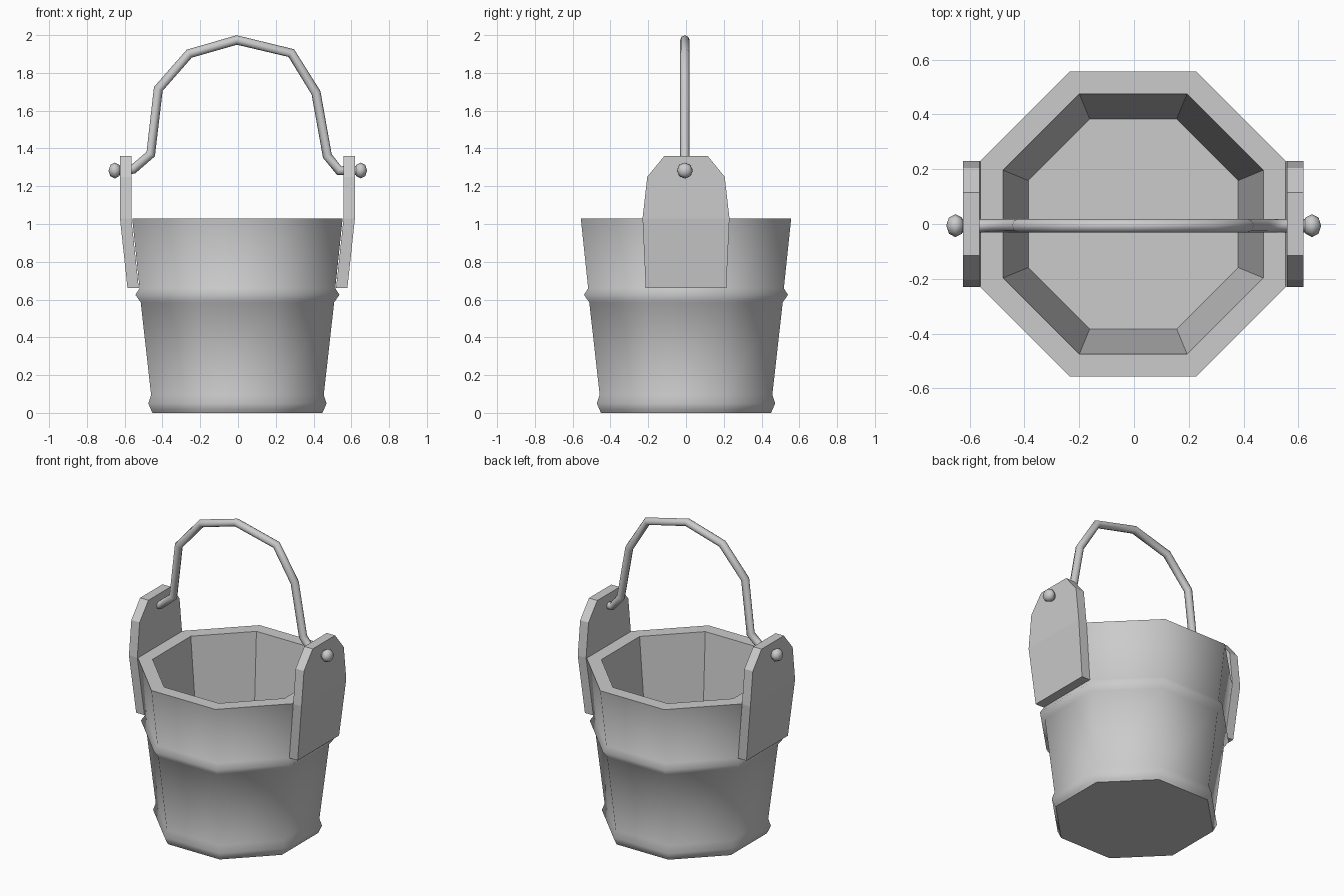
import bpy, bmesh, math

if "Cube" in bpy.data.objects:
    bpy.data.objects.remove(bpy.data.objects["Cube"])

CX, CY = -0.003, -0.006


def make_object(name, bm):
    bmesh.ops.recalc_face_normals(bm, faces=bm.faces)
    me = bpy.data.meshes.new(name)
    bm.to_mesh(me)
    bm.free()
    ob = bpy.data.objects.new(name, me)
    bpy.context.collection.objects.link(ob)
    return ob


def octagon(bm, apothem, z):
    r = apothem / math.cos(math.pi / 8)
    return [bm.verts.new((CX + r * math.cos((k + .5) * math.pi / 4),
                          r * math.sin((k + .5) * math.pi / 4), z)) for k in range(8)]


# Bucket: octagonal profile, smooth outer wall, flat rim, inside and bottom
outer = [(.45, 0), (.457, .015), (.472, .05), (.457, .095), (.512, .585),
         (.54, .625), (.518, .66), (.557, 1.03)]
inner = [(.475, 1.03), (.383, .15)]
bm = bmesh.new()
rings = [octagon(bm, a, z) for a, z in outer + inner]
for i in range(len(rings) - 1):
    lo, hi = rings[i], rings[i + 1]
    for k in range(8):
        n = (k + 1) % 8
        f = bm.faces.new((lo[k], lo[n], hi[n], hi[k]))
        f.smooth = i < len(outer) - 1
bm.faces.new(rings[0])
bm.faces.new(rings[-1])
for e in bm.edges:
    if any(not f.smooth for f in e.link_faces):
        e.smooth = False
make_object("bucket", bm)

# Side plates: bent below the rim, chamfered at the top; (half width, z, inner x)
plate = [(.213, .66, .522), (.23, 1.03, .562), (.205, 1.25, .562), (.115, 1.36, .562)]
for name, s in (("left_plate", -1), ("right_plate", 1)):
    bm = bmesh.new()
    rows = [[bm.verts.new((CX + s * (x + dx), y, z))
             for dx, y in ((0, -w), (.06, -w), (.06, w), (0, w))] for w, z, x in plate]
    for lo, hi in zip(rows, rows[1:]):
        for k in range(4):
            n = (k + 1) % 4
            bm.faces.new((lo[k], lo[n], hi[n], hi[k]))
    bm.faces.new(rows[0])
    bm.faces.new(rows[-1])
    make_object(name, bm)

# Handle: hand-bent rod running through both plates
path = [(-.64, 1.283), (-.555, 1.29), (-.462, 1.37), (-.422, 1.715), (-.258, 1.902),
        (-.006, 1.974), (.282, 1.905), (.413, 1.695), (.473, 1.36), (.535, 1.283), (.64, 1.283)]
cu = bpy.data.curves.new("handle", 'CURVE')
cu.dimensions = '3D'
cu.bevel_depth = .025
cu.bevel_resolution = 2
cu.use_fill_caps = True
sp = cu.splines.new('POLY')
sp.points.add(len(path) - 1)
for p, (x, z) in zip(sp.points, path):
    p.co = (x, CY, z, 1)
handle = bpy.data.objects.new("handle", cu)
bpy.context.collection.objects.link(handle)

# Rivet knobs on the rod ends
for name, x in (("left_knob", -.652), ("right_knob", .65)):
    bpy.ops.mesh.primitive_uv_sphere_add(segments=8, ring_count=4, radius=.042,
                                         location=(x, CY, 1.283), rotation=(0, math.pi / 2, 0))
    knob = bpy.context.object
    knob.name = name
    knob.scale = (1, 1, .8)
    bpy.ops.object.shade_smooth()
